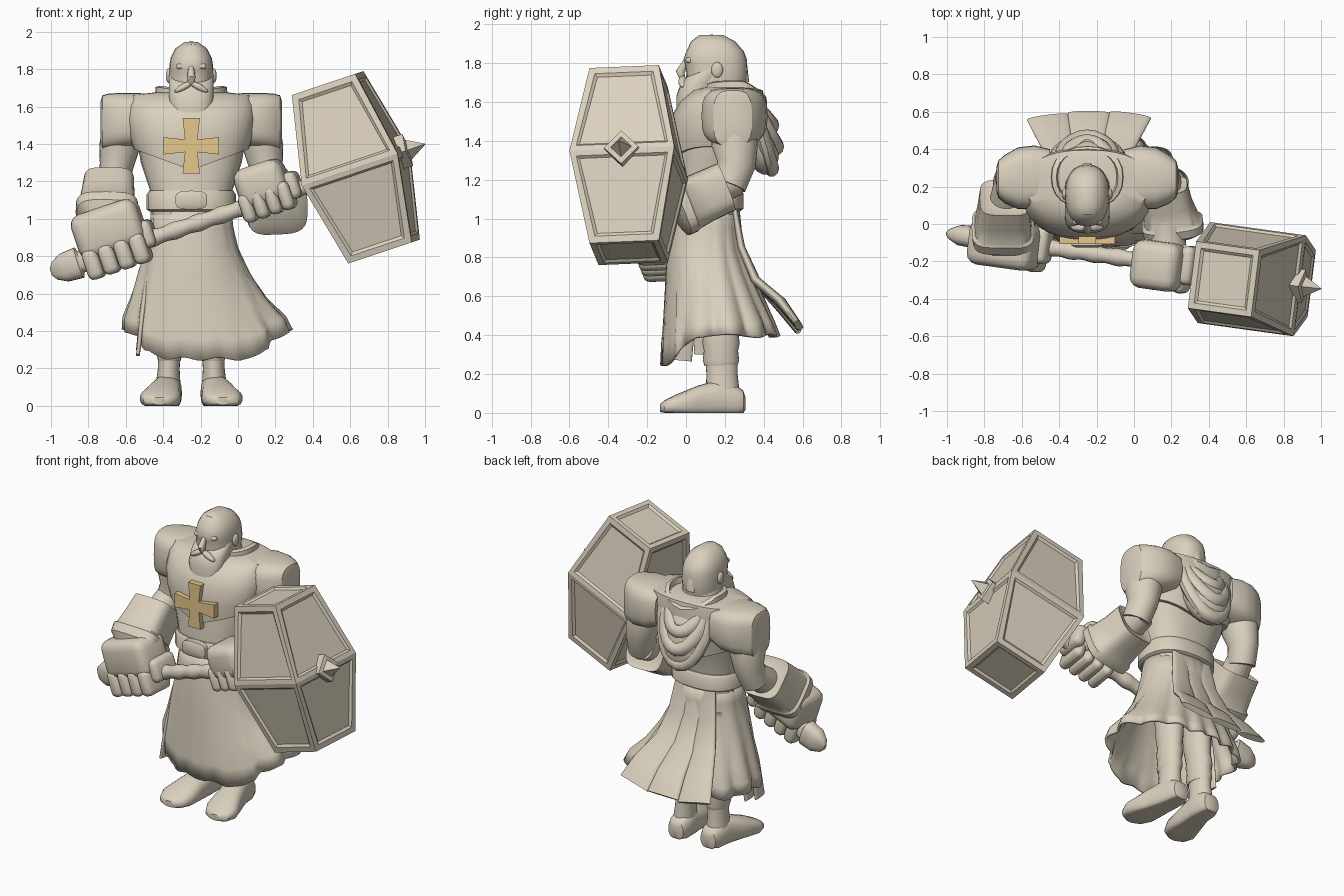
import bpy, bmesh, math
from mathutils import Vector, Matrix

if "Cube" in bpy.data.objects:
    bpy.data.objects.remove(bpy.data.objects["Cube"], do_unlink=True)

X, Y, Z = Vector((1, 0, 0)), Vector((0, 1, 0)), Vector((0, 0, 1))
CX = -0.25                                   # body centre line


def material(name, col):
    m = bpy.data.materials.new(name)
    m.use_nodes = True
    m.diffuse_color = (*col, 1)
    m.node_tree.nodes["Principled BSDF"].inputs["Base Color"].default_value = (*col, 1)
    return m


STONE = material("warm stone", (0.7, 0.63, 0.51))
GOLD = material("gold", (0.79, 0.57, 0.26))


def add(name, bm, mat=STONE, angle=38):
    bmesh.ops.recalc_face_normals(bm, faces=bm.faces)
    me = bpy.data.meshes.new(name)
    bm.to_mesh(me)
    bm.free()
    me.materials.append(mat)
    if angle:
        me.shade_smooth()
        me.set_sharp_from_angle(angle=math.radians(angle))
    ob = bpy.data.objects.new(name, me)
    bpy.context.collection.objects.link(ob)
    return ob


def loft_mesh(stations, ref=X, axis=None, power=2, seg=24, phase=0, caps=True):
    """Rings (x, y, z, radius along ref, other radius) joined into a skin."""
    bm, rings = bmesh.new(), []
    pts = [Vector(s[:3]) for s in stations]
    for i, (p, s) in enumerate(zip(pts, stations)):
        t = axis or (pts[min(i + 1, len(pts) - 1)] - pts[max(i - 1, 0)]).normalized()
        a = (ref - t * ref.dot(t)).normalized()
        b = t.cross(a)
        ring = []
        for k in range(seg):
            th = math.tau * k / seg + phase
            c, n = math.cos(th), math.sin(th)
            c, n = (math.copysign(abs(v) ** (2 / power), v) for v in (c, n))
            ring.append(bm.verts.new(p + a * c * s[3] + b * n * s[4]))
        rings.append(ring)
    for r, q in zip(rings, rings[1:]):
        for k in range(seg):
            bm.faces.new((r[k], r[(k + 1) % seg], q[(k + 1) % seg], q[k]))
    if caps:
        bm.faces.new(rings[0])
        bm.faces.new(rings[-1])
    return bm


def loft(name, stations, mat=STONE, angle=38, **kw):
    return add(name, loft_mesh(stations, **kw), mat, angle)


def body(name, rows, **kw):
    """Upright loft on the centre line from rows (z, y, rx, ry)."""
    return loft(name, [(CX, y, z, rx, ry) for z, y, rx, ry in rows], axis=Z, **kw)


def ball(name, loc, size, rot=(0, 0, 0)):
    bm = bmesh.new()
    bmesh.ops.create_uvsphere(bm, u_segments=20, v_segments=12, radius=1)
    ob = add(name, bm)
    ob.location, ob.scale, ob.rotation_euler = loc, size, rot


def box(name, loc, size, rot=Matrix.Identity(3), bevel=0.02):
    bm = bmesh.new()
    bmesh.ops.create_cube(bm, size=1, matrix=Matrix.Diagonal((*size, 1)))
    bmesh.ops.bevel(bm, geom=bm.edges[:], offset=bevel, segments=3, profile=0.5, affect='EDGES')
    bm.transform(Matrix.Translation(loc) @ rot.to_4x4())
    return add(name, bm)


# Torso: abdomen, overhanging chest plate with a pointed lower edge, belt
body("abdomen", [(1.02, .1, .215, .175), (1.15, .1, .22, .175), (1.3, .13, .27, .19), (1.42, .15, .29, .2)], power=2.4)
chest = body("chest_plate", [(1.38, .14, .27, .19), (1.37, .14, .305, .215), (1.42, .145, .325, .228),
                             (1.53, .165, .345, .238), (1.61, .19, .345, .215), (1.66, .215, .33, .18),
                             (1.675, .22, .2, .13)], power=2.4, seg=32)
for v in chest.data.vertices:
    if v.co.z < 1.4:
        v.co.z -= 0.11 * max(0, 1 - abs(v.co.x - CX) / .3)
body("belt", [(1.04, .1, .225, .182), (1.05, .1, .238, .195), (1.13, .1, .238, .195), (1.15, .1, .225, .182)], power=2.4)
loft("buckle", [(CX, -.07, 1.1, .085, .05), (CX, -.115, 1.1, .085, .05), (CX, -.125, 1.1, .06, .03)],
     axis=-Y, power=3.5)

# Chest cross with flared arms
bm = bmesh.new()
outline = []
for k in range(4):
    turn = Matrix.Rotation(k * math.pi / 2, 3, 'Y')
    outline += [turn @ Vector(p) for p in ((-.046, 0, .148), (.046, 0, .148), (.034, 0, .034))]
face = bm.faces.new([bm.verts.new(p) for p in outline])
ext = bmesh.ops.extrude_face_region(bm, geom=[face])
bmesh.ops.translate(bm, vec=(0, .04, 0), verts=[g for g in ext["geom"] if isinstance(g, bmesh.types.BMVert)])
bm.transform(Matrix.Translation((CX, -.108, 1.39)))
add("chest_cross", bm, GOLD, 0)

# Neck, collar raised at the sides and sloping down behind, hood hanging on the back
body("neck", [(1.6, .2, .14, .13), (1.75, .18, .1, .11)])
collar = body("collar", [(1.6, .25, .2, .17), (1.69, .25, .19, .165), (1.7, .25, .165, .14), (1.63, .25, .15, .12)], power=2.3)
for v in collar.data.vertices:
    v.co.z += .15 * (abs(v.co.x - CX) - .09) - .5 * max(0, v.co.y - .3)
ball("hood_pouch", (CX, .37, 1.43), (.165, .1, .21), (.25, 0, 0))
for i, (w, drop, out) in enumerate(((.11, .14, .11), (.14, .25, .135), (.17, .36, .11))):
    path = []
    for k in range(13):
        th = math.pi * k / 12
        s = math.sin(th)
        path.append((CX - w * math.cos(th), .33 + out * s, 1.62 - drop * s, .04, .045))
    loft("hood_fold_%d" % (i + 1), path, ref=Y, seg=10)

# Head
body("head", [(1.58, .15, .1, .12), (1.65, .15, .115, .155), (1.75, .16, .12, .158), (1.79, .155, .118, .16),
              (1.82, .15, .117, .163), (1.86, .15, .11, .148), (1.91, .14, .085, .115), (1.945, .13, .035, .06)], power=2.3)
body("beard", [(1.55, .03, .09, .055), (1.56, .03, .108, .08), (1.63, .045, .12, .095),
               (1.7, .07, .12, .095), (1.73, .1, .12, .095), (1.77, .14, .12, .07)], power=2.6)
loft("hair_crest", [(CX, .02, 1.87, .03, .01), (CX, .06, 1.915, .04, .02), (CX, .13, 1.93, .045, .018),
                    (CX, .22, 1.89, .05, .025), (CX, .29, 1.8, .04, .025), (CX, .31, 1.7, .03, .015)], seg=12)
box("brow", (CX, .018, 1.815), (.16, .04, .028), bevel=.012)
loft("nose", [(CX, .0, 1.81, .014, .015), (CX, -.03, 1.755, .023, .025), (CX, -.02, 1.725, .016, .016)], seg=10)
for s, side in ((1, "left"), (-1, "right")):
    ball(side + "_moustache", (CX + s * .04, -.017, 1.705), (.055, .022, .018), (0, s * .5, 0))
    ball(side + "_ear", (CX + s * .12, .16, 1.765), (.016, .03, .04))

    # Shoulder plates, tapered outward in depth, and upper arms
    m = lambda x: CX + s * x
    loft(side + "_shoulder_plate", [(m(.2), .25, 1.54, .15, .12), (m(.28), .25, 1.53, .17, .143),
                                    (m(.37), .245, 1.525, .165, .148), (m(.44), .24, 1.52, .13, .15),
                                    (m(.475), .24, 1.515, .1, .145), (m(.484), .24, 1.51, .07, .12)],
         ref=Y, axis=X, power=3.2, angle=30)
    loft(side + "_upper_arm", [(m(.37), .25, 1.5, .1, .11), (m(.385), .25, 1.38, .108, .12),
                               (m(.4), .26, 1.28, .09, .1), (m(.42), .22, 1.17, .085, .09)])

    # Legs, boot cuffs and feet
    loft(side + "_leg", [(m(.11), .16, .9, .09, .11), (m(.11), .17, .5, .075, .1), (m(.115), .18, .36, .062, .085),
                         (m(.12), .185, .2, .058, .08), (m(.125), .19, .07, .07, .09)])
    loft(side + "_boot_wrap", [(m(.117), .18, .24, .06, .084), (m(.117), .18, .27, .068, .094),
                               (m(.117), .18, .32, .064, .088), (m(.117), .18, .36, .072, .096),
                               (m(.117), .18, .41, .066, .09)], axis=Z)
    foot = loft(side + "_foot", [(m(.12), .305, .05, .025, .035), (m(.12), .295, .055, .055, .06),
                                 (m(.12), .26, .06, .07, .08), (m(.125), .17, .07, .075, .1),
                                 (m(.145), .06, .055, .09, .085), (m(.165), -.05, .04, .11, .055),
                                 (m(.17), -.11, .03, .085, .035), (m(.17), -.135, .025, .04, .02)], axis=-Y, power=2.5)
    for v in foot.data.vertices:
        v.co.z = max(v.co.z, 0)

# Skirt: pleated, long in front and raised at the sides and back
skirt = loft("skirt", [(CX, .1, 1.06, .215, .175), (-.248, .1, .95, .222, .185), (-.245, .1, .83, .245, .2),
                       (-.235, .12, .68, .295, .225), (-.21, .145, .5, .36, .26), (-.18, .16, .36, .425, .285),
                       (-.165, .17, .25, .44, .3)], axis=Z, power=2.2, seg=128, caps=False, angle=40)
for v in skirt.data.vertices:
    t = (1.06 - v.co.z) / .81
    th = math.atan2(v.co.y - .14, v.co.x + .2)
    fold = abs(math.sin(8 * th)) * 2 - 1
    pleat = 1 + .05 * t * fold * (.25 if v.co.y < -.05 else 1)
    v.co.x = -.2 + (v.co.x + .2) * pleat
    v.co.y = .14 + (v.co.y - .14) * pleat
    k = min(max((v.co.y + .12) / .18, 0), 1)
    v.co.z += t * t * (.15 * k * k * (3 - 2 * k) + .008 * math.sin(9 * th))
mod = skirt.modifiers.new("cloth", 'SOLIDIFY')
mod.thickness = .015

# Loose cloth tails swept out behind, and long strips at the right hip
for i, (x, y, z) in enumerate(((-.46, .57, .43), (-.24, .59, .43), (-.02, .58, .45))):
    f = lambda q: CX + (x - CX) * q
    loft("back_tail_%d" % (i + 1), [(f(.4), .25, 1.05, .06, .015), (f(.5), .285, .85, .065, .02), (f(.65), .36, .68, .08, .024),
                                    (f(.85), y - .09, z + .12, .1, .026), (x, y, z, .115, .018)], power=2.4)
for i, (y, z) in enumerate(((-.02, .27), (.09, .3))):
    loft("hip_strip_%d" % (i + 1), [(-.45, .06 + y * .4, 1.0, .03, .012), (-.475, .05 + y * .6, .75, .04, .015),
                                    (-.51, .02 + y * .9, .5, .05, .016), (-.535, y, z, .05, .01)], ref=Y, power=2.4)

# Hammer frame: u along the shaft, w along the head, v across
u = Vector((.94, -.13, .315)).normalized()
w = Vector((-.315, 0, .94)).normalized()
v_ = w.cross(u)
FRAME = Matrix((u, v_, w)).transposed()


def shaft(x):
    return Vector((x, -.19 - .14 * x, 1.05 + .335 * x))


def along(x, a, b):
    return (*shaft(x), a, b)


loft("shaft", [along(-.86 + 1.3 * k / 60, *[.044 + .004 * math.sin(k * 1.1)] * 2) for k in range(61)], ref=w, seg=16)
loft("pommel", [along(-.8, .05, .045), along(-.84, .06, .05), along(-.85, .085, .06), along(-.93, .078, .055),
                along(-.98, .05, .03), along(-1.0, .02, .01)], ref=w, power=2.5)

# Hammer head: two square tapers with framed, sunken panels
c = Vector((.63, -.295, 1.275))
r2 = math.sqrt(2)
bm = loft_mesh([(*(c + w * h), r * r2, r * r2) for h, r in ((-.475, .18), (0, .272), (.475, .18))],
               ref=u, axis=w, seg=4, phase=math.pi / 4)
bmesh.ops.recalc_face_normals(bm, faces=bm.faces)
panels = bm.faces[:]
bmesh.ops.inset_individual(bm, faces=panels, thickness=.045)
bmesh.ops.inset_individual(bm, faces=panels, thickness=.02, depth=-.012)
add("hammer_head", bm, STONE, 0)
loft("hammer_spike", [(*(c + u * d), r, r) for d, r in ((.24, .09), (.295, .09), (.3, .055), (.395, .002))],
     ref=w, axis=u, seg=4, angle=0)


# Fists wrapped round the shaft: back of the hand above, curled fingers below
def fist(side, x, palm, lift, finger, drop, gap):
    p = shaft(x)
    box(side + "_palm", p + w * lift - v_ * .01, palm, FRAME, .06)
    for i in range(4):
        q = p + u * (i - 1.5) * gap - v_ * .035 - w * drop
        box("%s_finger_%d" % (side, i + 1), q, (gap * .98, palm[1] * .85, finger), FRAME, .035)
    box(side + "_thumb", p + u * gap * 2.1 + w * .03 + v_ * .01, (.08, palm[1] * .8, .15), FRAME, .035)


fist("right", -.65, (.37, .25, .25), .12, .17, .03, .088)
fist("left", .16, (.27, .26, .22), .09, .16, .01, .072)

# Forearms and flared gauntlet cuffs
loft("right_forearm", [(-.66, .25, 1.24, .08, .08), (-.69, .1, 1.12, .09, .09), (-.67, -.07, .98, .13, .11)])
loft("right_cuff", [(-.69, .13, 1.17, .11, .11), (-.69, .14, 1.18, .135, .135), (-.695, .06, 1.11, .142, .14),
                    (-.7, -.01, 1.045, .152, .145), (-.7, -.02, 1.035, .168, .155), (-.695, -.06, .995, .168, .152),
                    (-.685, -.085, .965, .14, .12)], axis=Vector((-.02, -.7, -.7)).normalized(), power=4)
loft("left_forearm", [(.15, .26, 1.2, .08, .08), (.17, .1, 1.13, .09, .09), (.18, -.12, 1.13, .1, .09)])
loft("left_cuff", [(.16, .19, 1.155, .1, .1), (.16, .2, 1.16, .125, .13), (.18, .1, 1.115, .132, .132),
                   (.2, .02, 1.075, .148, .138), (.205, .005, 1.07, .165, .148), (.212, -.035, 1.05, .162, .145),
                   (.212, -.06, 1.05, .12, .1)], axis=Vector((.13, -.92, -.36)).normalized(), power=3.5)
